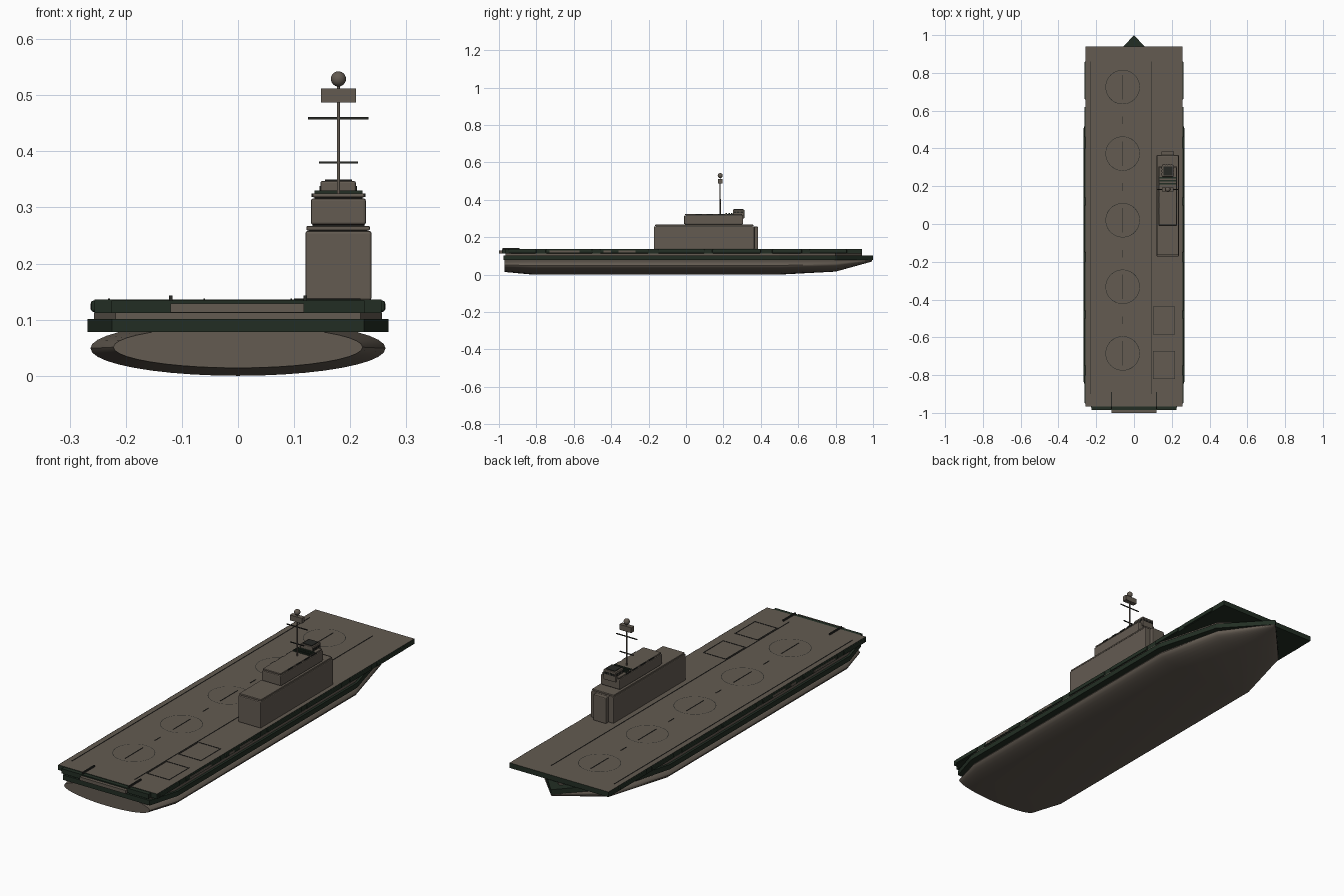
import bpy, bmesh, math
from mathutils import Matrix

if "Cube" in bpy.data.objects:
    bpy.data.objects.remove(bpy.data.objects["Cube"])


def mat(name, rgb):
    m = bpy.data.materials.new(name)
    m.diffuse_color = (*rgb, 1)
    m.use_nodes = True
    m.node_tree.nodes["Principled BSDF"].inputs["Base Color"].default_value = m.diffuse_color
    return m


BROWN = mat("warm_grey_brown", (0.125, 0.104, 0.083))
GREEN = mat("dark_green", (0.016, 0.027, 0.017))
DARK = mat("near_black", (0.02, 0.021, 0.018))


def finish(name, bm, mats, smooth=None):
    bmesh.ops.recalc_face_normals(bm, faces=bm.faces)
    me = bpy.data.meshes.new(name)
    bm.to_mesh(me)
    bm.free()
    ob = bpy.data.objects.new(name, me)
    bpy.context.collection.objects.link(ob)
    for m in mats:
        me.materials.append(m)
    if smooth:
        bpy.context.view_layer.objects.active = ob
        ob.select_set(True)
        bpy.ops.object.shade_smooth_by_angle(angle=math.radians(smooth))
        ob.select_set(False)
    return ob


def add_box(bm, x0, x1, y0, y1, z0, z1):
    m = Matrix.Translation(((x0 + x1) / 2, (y0 + y1) / 2, (z0 + z1) / 2))
    bmesh.ops.create_cube(bm, size=1, matrix=m @ Matrix.Diagonal((x1 - x0, y1 - y0, z1 - z0, 1)))


def boxes(name, material, items, bevel=0):
    bm = bmesh.new()
    for b in items:
        add_box(bm, *b)
    ob = finish(name, bm, [material])
    if bevel:
        mod = ob.modifiers.new("soft_edges", "BEVEL")
        mod.width, mod.segments = bevel, 2
    return ob


def prism(bm, outline, z0, z1):
    low = [bm.verts.new((x, y, z0)) for x, y in outline]
    top = [bm.verts.new((x, y, z1)) for x, y in outline]
    bm.faces.new(low)
    bm.faces.new(top)
    for i in range(len(low)):
        j = (i + 1) % len(low)
        bm.faces.new((low[i], low[j], top[j], top[i]))


def mirrored(half):
    return half + [(-x, y) for x, y in reversed(half) if x > 0]


# Hull: elliptical sections lofted from stern to pointed bow
stations = [(-0.97, 0.222, 0.014, 0.088), (-0.82, 0.263, 0.0, 0.098),
            (0.5, 0.263, 0.0, 0.098), (0.8, 0.185, 0.016, 0.094),
            (0.995, 0.004, 0.07, 0.084)]
bm = bmesh.new()
N = 40
rings = []
for y, w, lo, hi in stations:
    c, r = (lo + hi) / 2, (hi - lo) / 2
    rings.append([bm.verts.new((w * math.cos(2 * math.pi * i / N), y,
                                c + r * math.sin(2 * math.pi * i / N))) for i in range(N)])
for a, b in zip(rings, rings[1:]):
    for i in range(N):
        j = (i + 1) % N
        bm.faces.new((a[i], a[j], b[j], b[i]))
bm.faces.new(rings[0])
bm.faces.new(rings[-1])
finish("hull", bm, [BROWN], 40)

# Side belt and the neck under the flight deck
bm = bmesh.new()
prism(bm, mirrored([(0.225, -0.975), (0.268, -0.83), (0.268, 0.5), (0.185, 0.8), (0, 1.0)]), 0.078, 0.101)
finish("belt", bm, [GREEN])
bm = bmesh.new()
prism(bm, mirrored([(0.218, -0.965), (0.257, -0.83), (0.257, 0.5), (0.175, 0.8), (0, 0.94)]), 0.1, 0.113)
finish("deck_neck", bm, [BROWN])

# Flight deck: green slab with a brown top
bm = bmesh.new()
add_box(bm, -0.256, 0.256, -0.965, 0.94, 0.112, 0.136)
bm.normal_update()
for f in bm.faces:
    f.material_index = 0 if f.normal.z > 0.5 else 1
finish("flight_deck", bm, [BROWN, GREEN])

# Stern platforms and corner rails
boxes("stern_gallery", GREEN, [(-0.225, 0.225, -0.985, -0.96, 0.112, 0.134)])
boxes("stern_platform", BROWN, [(-0.12, 0.118, -1.0, -0.98, 0.113, 0.129)])
boxes("stern_rails", DARK, [(s * 0.12 - 0.003, s * 0.12 + 0.003, -0.98, -0.89, 0.13, 0.143)
                            for s in (-1, 1)])

# Edge galleries along both sides, with lighter hatches
spans = [(-0.95, -0.8), (-0.75, -0.5), (-0.46, -0.2), (-0.15, 0.1), (0.14, 0.4), (0.46, 0.62), (0.66, 0.86)]
boxes("edge_galleries", GREEN, [(min(s * 0.25, s * 0.262), max(s * 0.25, s * 0.262), a, b, 0.114, 0.134)
                                for s in (-1, 1) for a, b in spans], 0.004)
boxes("gallery_hatches", BROWN, [(s * 0.262 - 0.001, s * 0.262 + 0.001, a, b, 0.118, 0.129)
                                 for s in (-1, 1)
                                 for a, b in ((-0.73, -0.57), (-0.44, -0.40), (-0.36, -0.27))])

# Deck markings: landing circles, dashes, long lines, lift outlines
Z0, Z1 = 0.135, 0.1375
centres = [-0.685 + 0.3525 * i for i in range(5)]
bm = bmesh.new()
S = 48
for cy in centres:
    loops = []
    for r in (0.0885, 0.091):
        loops.append([bm.verts.new((-0.06 + r * math.cos(2 * math.pi * i / S),
                                    cy + r * math.sin(2 * math.pi * i / S), Z1)) for i in range(S)])
    for i in range(S):
        j = (i + 1) % S
        bm.faces.new((loops[0][i], loops[1][i], loops[1][j], loops[0][j]))
finish("landing_circles", bm, [DARK])
lines = [(-0.0615, -0.0585, c - 0.065, c + 0.065, Z0, Z1) for c in centres]
lines += [(-0.0615, -0.0585, c + 0.156, c + 0.196, Z0, Z1) for c in centres[:-1]]
lines += [(0.0935, 0.0965, -0.9, 0.86, Z0, Z1), (-0.2315, -0.2285, -0.9, 0.86, Z0, Z1)]
boxes("deck_lines", DARK, lines)
bars = []
for y0, y1 in ((-0.585, -0.44), (-0.82, -0.675)):
    bars += [(0.1, 0.218, y, y + 0.003, Z0, Z1) for y in (y0, y1)]
    bars += [(x, x + 0.003, y0, y1, Z0, Z1) for x in (0.1, 0.215)]
boxes("lift_outlines", DARK, bars)

# Island superstructure
boxes("island_base", BROWN, [(0.12, 0.238, -0.172, 0.365, 0.135, 0.258),
                             (0.145, 0.212, 0.35, 0.385, 0.135, 0.256)], 0.004)
boxes("island_roof", BROWN, [(0.122, 0.235, -0.165, 0.36, 0.259, 0.267)], 0.002)
boxes("island_seams", DARK, [(0.126, 0.231, -0.16, 0.355, 0.256, 0.26),
                             (0.133, 0.225, 0.0, 0.3, 0.265, 0.27),
                             (0.136, 0.222, 0.0, 0.3, 0.315, 0.319)])
boxes("upper_house", BROWN, [(0.13, 0.228, -0.01, 0.305, 0.269, 0.316)], 0.004)
boxes("upper_roof", BROWN, [(0.133, 0.225, -0.006, 0.3, 0.318, 0.325)], 0.002)
boxes("bridge", BROWN, [(0.147, 0.21, 0.25, 0.312, 0.3, 0.347)], 0.003)
boxes("bridge_roof", DARK, [(0.155, 0.203, 0.257, 0.305, 0.346, 0.35)])

# Dark windows and roof louvres
wins = [(0.152 + 0.014 * i, 0.163 + 0.014 * i, 0.31, 0.314, 0.328, 0.338) for i in range(4)]
for x in (0.147, 0.21):
    wins += [(x - 0.002, x + 0.002, y, y + 0.013, 0.328, 0.338) for y in (0.256, 0.274, 0.292)]
for x in (0.133, 0.225):
    wins += [(x - 0.002, x + 0.002, y, y + 0.035, 0.319, 0.325) for y in (0.05, 0.11, 0.17, 0.22)]
boxes("windows", DARK, wins)
boxes("roof_louvres", GREEN, [(0.136, 0.222, y, y + 0.008, 0.324, 0.33) for y in (0.21, 0.226, 0.24)])

# Mast with yards, radar and ball
bm = bmesh.new()
bmesh.ops.create_cone(bm, cap_ends=True, segments=12, radius1=0.003, radius2=0.0025, depth=0.2,
                      matrix=Matrix.Translation((0.179, 0.183, 0.422)))
finish("mast", bm, [BROWN], 40)
boxes("yards", DARK, [(0.144, 0.214, 0.181, 0.185, 0.378, 0.382),
                      (0.125, 0.233, 0.181, 0.185, 0.457, 0.461)])
boxes("radar", BROWN, [(0.148, 0.21, 0.172, 0.194, 0.487, 0.512)])
bm = bmesh.new()
bmesh.ops.create_uvsphere(bm, u_segments=20, v_segments=12, radius=0.0135,
                          matrix=Matrix.Translation((0.179, 0.183, 0.529)))
finish("mast_ball", bm, [BROWN], 60)
